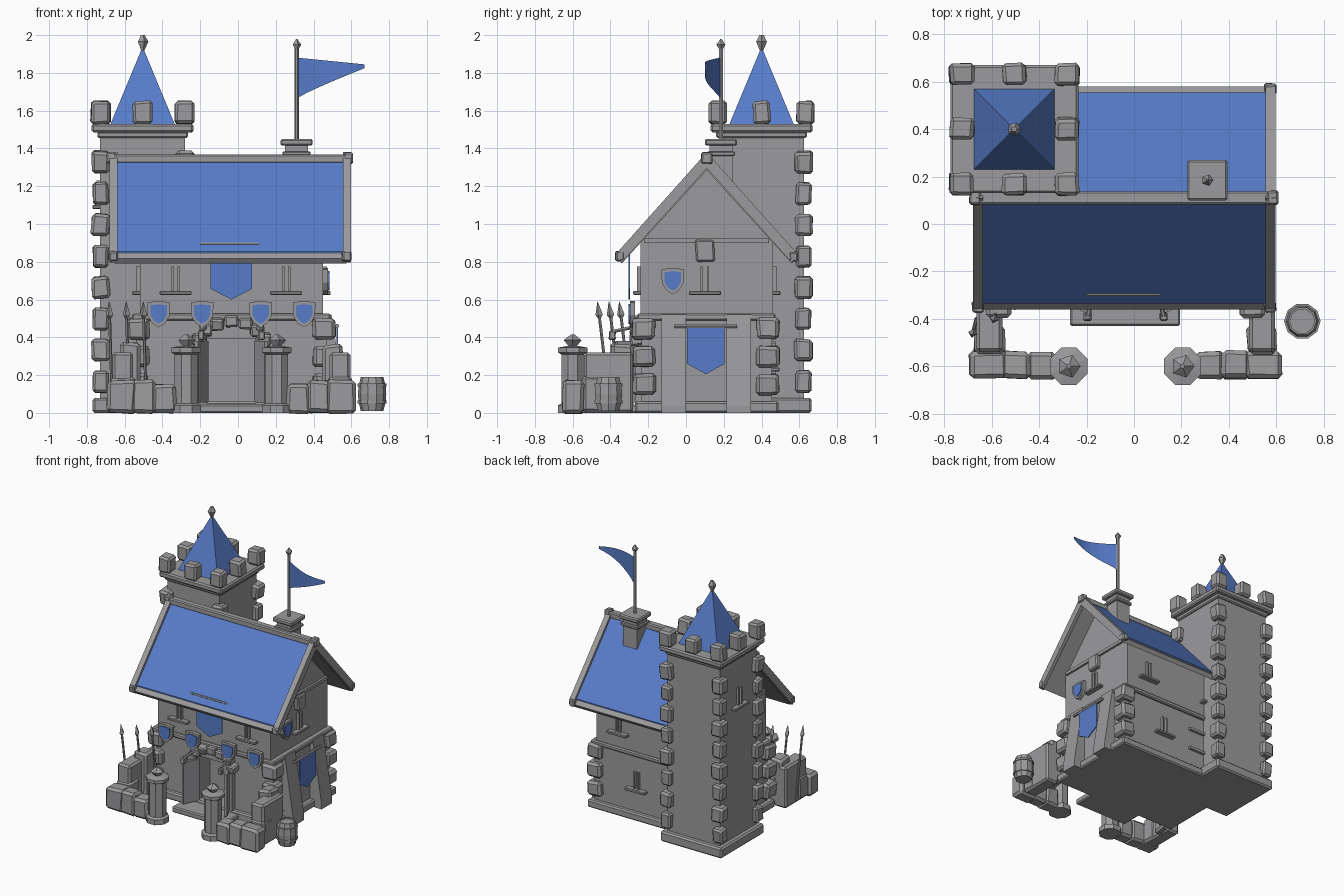
import bpy, bmesh, math, random
from mathutils import Vector, Matrix

if "Cube" in bpy.data.objects:
    bpy.data.objects.remove(bpy.data.objects["Cube"])
random.seed(4)


def material(name, col):
    m = bpy.data.materials.new(name)
    m.diffuse_color = (*col, 1)
    m.use_nodes = True
    m.node_tree.nodes["Principled BSDF"].inputs["Base Color"].default_value = m.diffuse_color
    return m


STONE = material("grey_stone", (0.33, 0.33, 0.34))
BLUE = material("blue_cloth", (0.095, 0.2, 0.58))


def finish(name, bm, mat, matrix=None):
    bmesh.ops.recalc_face_normals(bm, faces=bm.faces)
    me = bpy.data.meshes.new(name)
    bm.to_mesh(me)
    bm.free()
    me.materials.append(mat)
    ob = bpy.data.objects.new(name, me)
    bpy.context.collection.objects.link(ob)
    if matrix:
        ob.matrix_world = matrix
    return ob


def box(name, x0, x1, y0, y1, z0, z1, mat=STONE, bevel=0.0, matrix=None):
    bm = bmesh.new()
    c = Matrix.Translation(((x0 + x1) / 2, (y0 + y1) / 2, (z0 + z1) / 2))
    bmesh.ops.create_cube(bm, size=1, matrix=c @ Matrix.Diagonal((x1 - x0, y1 - y0, z1 - z0, 1)))
    if bevel:
        bmesh.ops.bevel(bm, geom=bm.edges[:], offset=bevel, segments=1, affect='EDGES')
    return finish(name, bm, mat, matrix)


def rock(name, c, s, turn=0.1):
    """Chipped stone block with slightly moved corners."""
    bm = bmesh.new()
    bmesh.ops.create_cube(bm, size=1)
    for v in bm.verts:
        v.co = Vector([v.co[i] * s[i] * random.uniform(0.88, 1.05) for i in range(3)])
    bmesh.ops.bevel(bm, geom=bm.edges[:], offset=min(s) * 0.15, segments=1, affect='EDGES')
    r = Matrix.Rotation(random.uniform(-turn, turn), 4, random.choice('XYZ'))
    return finish(name, bm, STONE, Matrix.Translation(c) @ r)


def prism(name, pts, axis, a, b, mat=STONE, matrix=None):
    """Outline in (y,z) pushed along x, or in (x,z) pushed along y."""
    put = (lambda p, t: (t, p[0], p[1])) if axis == 'x' else (lambda p, t: (p[0], t, p[1]))
    bm = bmesh.new()
    lo = [bm.verts.new(put(p, a)) for p in pts]
    hi = [bm.verts.new(put(p, b)) for p in pts]
    bm.faces.new(lo)
    bm.faces.new(hi)
    for i in range(len(pts)):
        j = (i + 1) % len(pts)
        bm.faces.new((lo[i], lo[j], hi[j], hi[i]))
    return finish(name, bm, mat, matrix)


def lathe(name, rings, n, matrix, mat=STONE, start=0.0):
    """Stack of (radius, height) rings with n sides."""
    bm = bmesh.new()
    loops = [[bm.verts.new((r * math.cos(start + math.tau * i / n), r * math.sin(start + math.tau * i / n), z))
              for i in range(n)] for r, z in rings]
    for a, b in zip(loops, loops[1:]):
        for i in range(n):
            j = (i + 1) % n
            bm.faces.new((a[i], a[j], b[j], b[i]))
    bm.faces.new(loops[0])
    bm.faces.new(loops[-1])
    return finish(name, bm, mat, matrix)


def at(x, y, z, turn=0.0):
    return Matrix.Translation((x, y, z)) @ Matrix.Rotation(math.radians(turn), 4, 'Z')


def rod(name, p, q, r, head=False):
    p, q = Vector(p), Vector(q)
    L = (q - p).length
    m = Matrix.Translation(p) @ (q - p).to_track_quat('Z', 'Y').to_matrix().to_4x4()
    lathe(name, [(r, 0), (r, L)], 6, m)
    if head:
        lathe(name + "_tip", [(r, L - .02), (.02, L), (.001, L + .07)], 4, m)


def shield(x, y, z, turn, s=1.0):
    pts = [(-.06, .06), (0, .068), (.06, .06), (.058, -.01), (.035, -.05), (0, -.072), (-.035, -.05), (-.058, -.01)]
    m = at(x, y, z, turn)
    prism("shield_rim", [(a * s, b * s) for a, b in pts], 'y', -.012, .015, STONE, m)
    prism("shield_face", [(a * s * .74, b * s * .74) for a, b in pts], 'y', -.019, -.011, BLUE, m)


def window(x, y, z, turn, tall=.15):
    """Arrow slit: two uprights on a sill."""
    m = at(x, y, z, turn)
    box("window_sill", -.085, .085, -.04, .03, 0, .02, STONE, .004, m)
    for s in (-.016, .016):
        box("window_upright", s - .006, s + .006, -.02, .02, .02, tall, STONE, 0, m)


def banner(name, x, y, z, w, h, turn):
    """Pointed cloth hanging from a bar, origin at top centre."""
    m = at(x, y, z, turn)
    prism(name, [(-w, 0), (w, 0), (w, -h * .78), (0, -h), (-w, -h * .78)], 'y', -.004, .004, BLUE, m)


# House: plinth, lower floor with a doorway, gabled upper floor
CX, RY = -.035, .11
box("house_plinth", -.58, .51, -.27, .49, 0, .06, bevel=.01)
lower = box("lower_walls", -.54, .47, -.235, .455, .03, .52)
cutter = box("doorway_cutter", CX - .13, CX + .13, -.4, -.11, .05, .39)
cutter.hide_render = True
cutter.hide_viewport = True
cut = lower.modifiers.new("doorway", 'BOOLEAN')
cut.object, cut.operation, cut.solver = cutter, 'DIFFERENCE', 'EXACT'
box("floor_band", -.56, .49, -.26, .475, .49, .525, bevel=.008)
prism("upper_walls", [(-.24, .5), (.46, .5), (.46, .92), (RY, 1.29), (-.24, .92)], 'x', -.52, .45)
for x in (-.525, .455):
    box("gable_beam", x - .012, x + .012, -.22, .44, .9, .925)

# Roof: grey slab, blue slopes, verge boards and ridge beam
K = 1.12
slope = lambda d, lift=0: 1.345 - K * d + lift
for s in (-1, 1):
    P = lambda d, lift: (RY + s * d, slope(d, lift))
    prism("roof_slab", [P(0, 0), P(.47, 0), P(.45, -.05), P(0, -.06)], 'x', -.655, .575)
    prism("roof_covering", [P(.02, 0), P(.445, 0), P(.445, .008), P(.02, .008)], 'x', -.64, .56, BLUE)
    for x in (-.66, .575):
        prism("verge_board", [P(0, .035), P(.48, .035), P(.45, -.045), P(0, -.05)], 'x', x - .02, x + .022)
        rock("verge_end_stone", (x, *P(.46, 0)), (.05, .05, .055))
box("ridge_beam", -.67, .59, .082, .138, 1.32, 1.368, bevel=.008)
for x in (-.67, .585):
    rock("ridge_end_stone", (x, RY, 1.35), (.05, .06, .06))

# Corner stones of the house
for x in (-.53, .455):
    for y in (-.225, .435):
        for z in (.15, .3, .445):
            rock("house_corner_stone", (x, y, z), (.125, .125, .115))

# Tower
TX, TY = -.505, .4
box("tower_plinth", -.77, -.24, .135, .665, 0, .08, bevel=.012)
box("tower_walls", -.73, -.28, .175, .625, .05, 1.47)
box("tower_ledge", -.745, -.265, .16, .64, 1.455, 1.49, bevel=.008)
box("tower_cap", -.775, -.235, .13, .67, 1.485, 1.53, bevel=.01)
for sx in (-1, 1):
    for sy in (-1, 1):
        for i in range(8):
            w = .1 if i % 2 else .085
            rock("tower_corner_stone", (TX + sx * .222, TY + sy * .222, .165 + i * .166), (w, w, .12))
for i in (-1, 0, 1):
    for j in (-1, 0, 1):
        if i or j:
            rock("battlement", (TX + i * .222, TY + j * .232, 1.59), (.105, .095, .125), .05)
lathe("tower_spire", [(.24, 1.53), (.002, 1.935)], 4, at(TX, TY, 0), BLUE, math.pi / 4)
lathe("spire_finial", [(.008, 1.915), (.03, 1.965), (.012, 2.0)], 5, at(TX, TY, 0))

# Chimney with flagpole
box("chimney_stack", .25, .37, .125, .245, .95, 1.43)
box("chimney_collar", .235, .385, .11, .26, 1.36, 1.385, bevel=.006)
box("chimney_cap", .225, .395, .1, .27, 1.415, 1.45, bevel=.008)
rod("flagpole", (.31, .185, 1.44), (.31, .185, 1.94), .012)
lathe("flagpole_finial", [(.01, 1.925), (.025, 1.95), (.003, 1.98)], 5, at(.31, .185, 0))
bm = bmesh.new()
cols = []
for i in range(9):
    t = i / 8
    y = .18 - .08 * math.sin(t * 2.2)
    cols.append([bm.verts.new((.32 + .35 * t, y, z)) for z in (1.67 + .155 * t ** .9, 1.88 - .035 * t)])
for a, b in zip(cols, cols[1:]):
    bm.faces.new((a[0], b[0], b[1], a[1]))
finish("flag", bm, BLUE)

# Upper windows on each side, lower slits at the back, tower slit
for x in (-.33, .255):
    window(x, -.24, .625, 0)
    window(x, .46, .625, 180)
window(.1, .455, .22, 180)
window(.45, .1, .625, 90)
window(-.52, .1 - .02, .625, -90)
window(-.73, .4, 1.08, -90)
rock("gable_keystone", (.455, .1, .86), (.06, .1, .12), .03)
rock("gable_keystone", (-.525, .08, .86), (.06, .1, .12), .03)
for z in (.2, .36):
    box("back_ledge", -.29, -.14, .44, .475, z, z + .02)

# Front: banner, shields, stone arch, doors and step
banner("front_banner", CX, -.3, .86, .11, .26, 0)
rod("front_banner_bar", (-.2, -.295, .895), (.11, -.295, .895), .008)
for x in (-.42, -.19, .12, .35):
    shield(x, -.285, .525, 0)
for i in range(7):
    a = math.pi * (i + .5) / 7
    rock("arch_stone", (CX + .175 * math.cos(a), -.26, .36 + .125 * math.sin(a)), (.075, .075, .065), .3)
for s in (-1, 1):
    box("door_jamb", CX + s * .15 - .022, CX + s * .15 + .022, -.27, -.2, .05, .4)
    m = at(CX + s * .13, -.25, 0, s * 25)
    box("door_leaf", -.01, .01, -.13, 0, .055, .38, STONE, 0, m)
    rod("lantern_bracket", (CX + s * .13, -.25, .46), (CX + s * .16, -.39, .43), .01)
    rock("lantern", (CX + s * .16, -.39, .41), (.035, .035, .05))
box("front_step", -.27, .195, -.43, -.22, 0, .045, bevel=.008)

# Right side: leaning buttresses, banner and shield
for y in (-.065, .28):
    bm_pts = [(.44, 0), (.57, 0), (.57, .04), (.495, .52), (.44, .52)]
    prism("buttress", bm_pts, 'y', y - .065, y + .065)
banner("side_banner", .525, .105, .455, .1, .25, 90)
rod("side_banner_bar", (.525, -.06, .46), (.525, .27, .46), .011)
shield(.465, -.07, .7, 90)

# Yard: front stones, side walls, gate posts
for s in (-1, 1):
    gx = CX + s * .24
    for i, (w, h) in enumerate(((.11, .15), (.11, .17), (.14, .17))):
        rock("yard_wall_stone", (CX + s * (.355 + i * .112), -.595, h / 2), (w + .02, .12, h + .01), .05)
    ex = CX + s * .575
    box("side_wall", ex - .055, ex + .055, -.54, -.28, 0, .32, bevel=.014)
    rock("side_wall_stone", (ex - s * .04, -.34, .19), (.11, .12, .37), .03)
    rock("side_wall_foot", (ex, -.49, .1), (.13, .13, .2), .05)
    lathe("gate_post", [(.085, 0), (.085, .04), (.065, .05), (.065, .31), (.085, .32), (.085, .345), (.03, .355)],
          8, at(gx, -.6, 0), STONE, math.pi / 8)
    lathe("gate_post_finial", [(.015, .345), (.05, .385), (.01, .415)], 5, at(gx, -.6, 0))

# Barrel with hoops
lathe("barrel", [(.06, .01), (.072, .06), (.075, .1), (.072, .14), (.06, .19), (.052, .19), (.052, .178)],
      10, at(.71, -.41, 0))
for z in (.05, .14):
    lathe("barrel_hoop", [(.073, z), (.077, z), (.077, z + .016), (.073, z + .016)], 10, at(.71, -.41, 0))

# Spears leaning by the left wall
for x, y in ((-.68, -.46), (-.59, -.4), (-.5, -.345)):
    rod("spear", (x + .015, y + .06, .02), (x, y, .52), .008, True)
